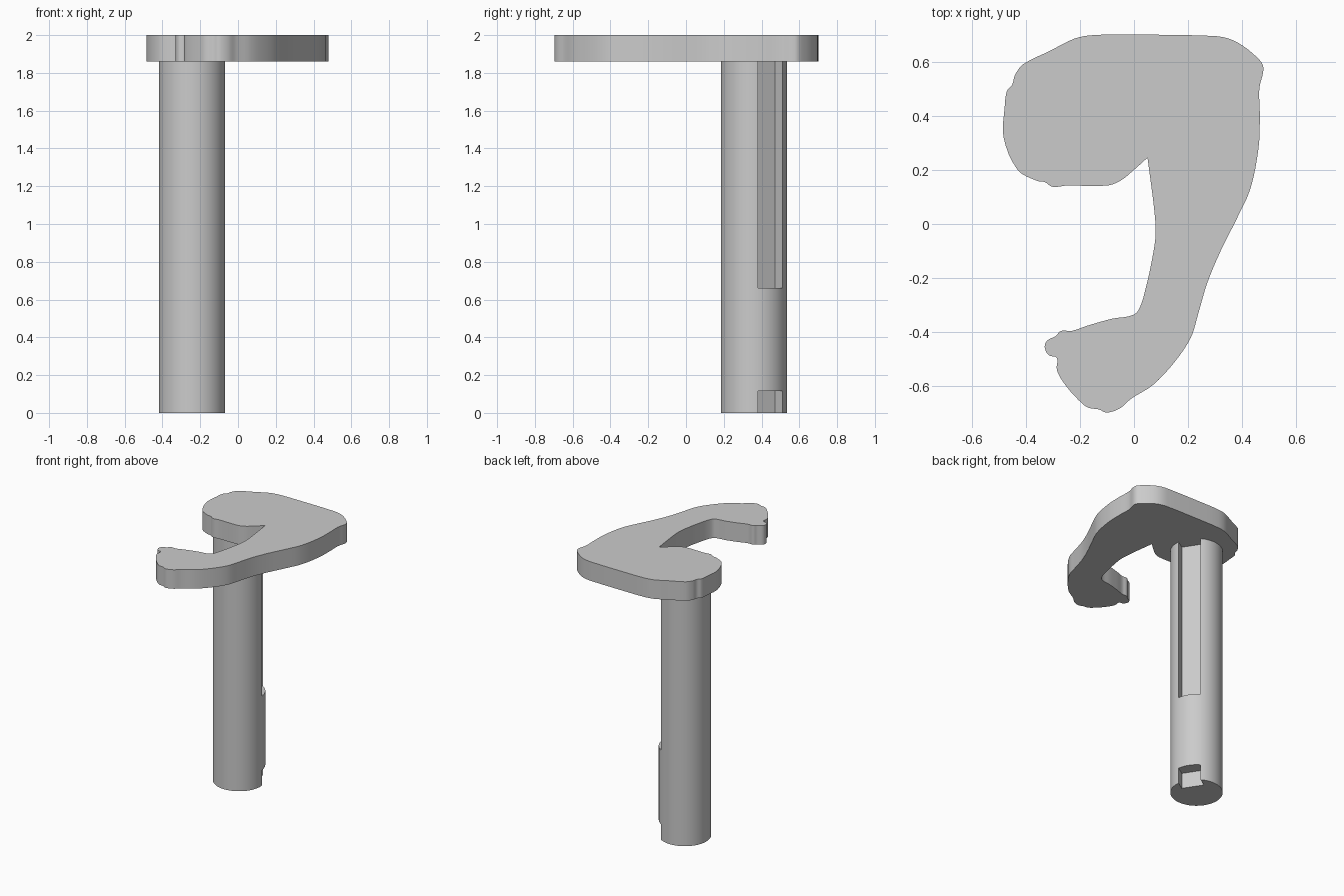
import bpy
import bmesh
import math
from mathutils import Matrix, Vector

cube = bpy.data.objects.get("Cube")
if cube:
    bpy.data.objects.remove(cube, do_unlink=True)

# Single plain grey
grey = bpy.data.materials.new("plain_grey")
grey.use_nodes = True
COLOUR = (0.6, 0.6, 0.6, 1)
grey.diffuse_color = COLOUR
grey.node_tree.nodes["Principled BSDF"].inputs["Base Color"].default_value = COLOUR

PLATE_BOTTOM, PLATE_TOP = 1.86, 2
SHAFT_X, SHAFT_Y, SHAFT_RADIUS = -0.243, 0.36, 0.175


def finish(bm, name):
    """Turn a bmesh into a named object in the scene."""
    bmesh.ops.recalc_face_normals(bm, faces=bm.faces)
    mesh = bpy.data.meshes.new(name)
    bm.to_mesh(mesh)
    bm.free()
    mesh.materials.append(grey)
    obj = bpy.data.objects.new(name, mesh)
    bpy.context.scene.collection.objects.link(obj)
    return obj


def smooth(obj, degrees):
    bpy.ops.object.select_all(action="DESELECT")
    obj.select_set(True)
    bpy.context.view_layer.objects.active = obj
    bpy.ops.object.shade_smooth_by_angle(angle=math.radians(degrees))


def smooth_path(points, steps):
    """Rounded open path through the points; both ends stay sharp."""
    pts = [Vector(p) for p in points]
    padded = [pts[0]] + pts + [pts[-1]]
    path = []
    for a, b, c, d in zip(padded, padded[1:], padded[2:], padded[3:]):
        # Tangents are limited by the segment so uneven spacing cannot overshoot
        length = (c - b).length
        start = (c - a).normalized() * length
        end = (d - b).normalized() * length
        for i in range(steps):
            t = i / steps
            s = 1 - t
            path.append(b * (s * s * (1 + t + t)) + c * (t * t * (1 + s + s))
                        + start * (t * s * s) - end * (t * t * s))
    return path


# Hooked top plate: outline starts and ends at the sharp inner corner
outline = [
    (.05, .245), (.06, .17), (.075, .05), (.08, -.04), (.065, -.14),
    (.045, -.23), (.025, -.3), (0, -.335), (-.08, -.35), (-.17, -.375),
    (-.23, -.395), (-.27, -.395), (-.29, -.415), (-.32, -.43), (-.33, -.455),
    (-.315, -.485), (-.285, -.495), (-.285, -.54), (-.25, -.6), (-.19, -.665),
    (-.165, -.68), (-.13, -.685), (-.1, -.697), (-.05, -.68), (-.01, -.645),
    (.07, -.595), (.15, -.51), (.21, -.42), (.235, -.34), (.27, -.22),
    (.32, -.1), (.38, .02), (.43, .13), (.46, .28), (.465, .4),
    (.463, .5), (.477, .56), (.475, .59), (.45, .62), (.4, .66),
    (.35, .685), (.29, .695), (0, .7), (-.15, .698), (-.22, .685),
    (-.31, .64), (-.41, .59), (-.44, .55), (-.45, .515), (-.47, .49),
    (-.478, .43), (-.482, .32), (-.43, .2), (-.36, .16), (-.33, .155),
    (-.3, .137), (-.25, .142), (-.1, .142), (-.05, .16), (0, .2), (.05, .245),
]
bm = bmesh.new()
base = bm.faces.new([bm.verts.new((p.x, p.y, PLATE_BOTTOM))
                     for p in smooth_path(outline, 4)])
extruded = bmesh.ops.extrude_face_region(bm, geom=[base], use_keep_orig=True)
top_verts = [v for v in extruded["geom"] if isinstance(v, bmesh.types.BMVert)]
bmesh.ops.translate(bm, verts=top_verts, vec=(0, 0, PLATE_TOP - PLATE_BOTTOM))
plate = finish(bm, "hooked_plate")
smooth(plate, 30)

# Round shaft under the plate
bm = bmesh.new()
bmesh.ops.create_cone(
    bm, cap_ends=True, segments=96, radius1=SHAFT_RADIUS, radius2=SHAFT_RADIUS,
    depth=PLATE_BOTTOM,
    matrix=Matrix.Translation((SHAFT_X, SHAFT_Y, PLATE_BOTTOM / 2)))
shaft = finish(bm, "shaft")


def cut_slot(name, low, high):
    """Cut a flat-floored slot into the side of the shaft."""
    floor, outer, width = 0.084, 0.3, 0.154
    bm = bmesh.new()
    bmesh.ops.create_cube(bm, size=1)
    bmesh.ops.scale(bm, verts=bm.verts, vec=(outer - floor, width, high - low))
    bmesh.ops.translate(bm, verts=bm.verts,
                        vec=((outer + floor) / 2, 0, (low + high) / 2))
    bmesh.ops.rotate(bm, verts=bm.verts, cent=(0, 0, 0),
                     matrix=Matrix.Rotation(math.radians(33), 3, "Z"))
    bmesh.ops.translate(bm, verts=bm.verts, vec=(SHAFT_X, SHAFT_Y, 0))
    cutter = finish(bm, name + "_cutter")
    cutter.hide_render = True
    modifier = shaft.modifiers.new(name, "BOOLEAN")
    modifier.operation = "DIFFERENCE"
    modifier.solver = "EXACT"
    modifier.object = cutter
    bpy.ops.object.select_all(action="DESELECT")
    shaft.select_set(True)
    bpy.context.view_layer.objects.active = shaft
    bpy.ops.object.modifier_apply(modifier=name)
    bpy.data.objects.remove(cutter, do_unlink=True)


# Long upper slot and short notch at the foot
cut_slot("long_slot", 0.66, PLATE_BOTTOM + 0.1)
cut_slot("foot_notch", -0.1, 0.115)
smooth(shaft, 25)
